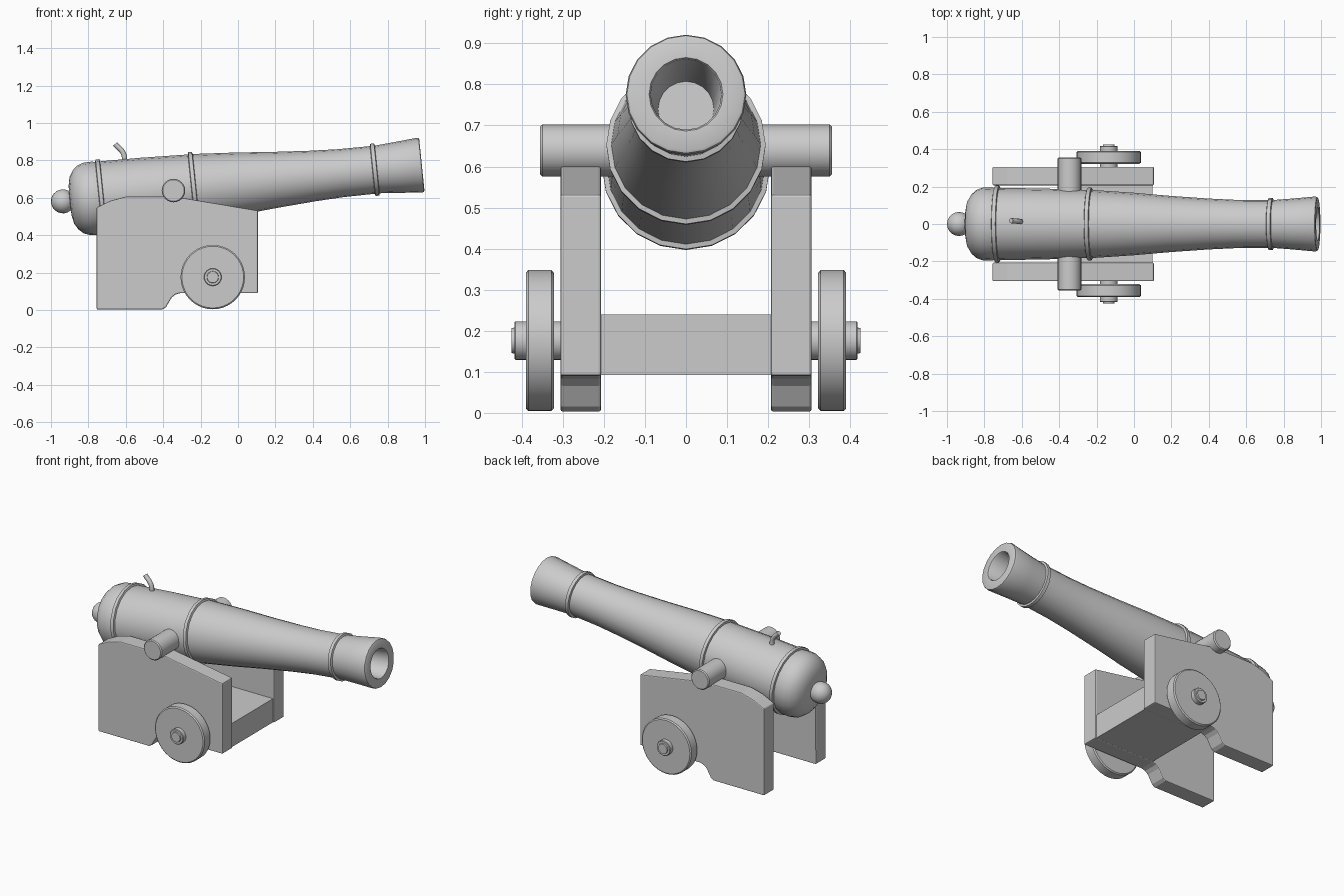
import bpy, bmesh, math
from mathutils import Matrix, Vector

if "Cube" in bpy.data.objects:
    bpy.data.objects.remove(bpy.data.objects["Cube"])

TILT = Matrix.Translation((0, 0, 0.676)) @ Matrix.Rotation(math.radians(-5.8), 4, 'Y')


def finish(name, bm, bevel=0.0, smooth=True):
    bmesh.ops.recalc_face_normals(bm, faces=bm.faces)
    me = bpy.data.meshes.new(name)
    bm.to_mesh(me)
    bm.free()
    ob = bpy.data.objects.new(name, me)
    bpy.context.collection.objects.link(ob)
    if bevel:
        m = ob.modifiers.new("bevel", 'BEVEL')
        m.width, m.segments, m.limit_method = bevel, 2, 'ANGLE'
        m.angle_limit = math.radians(40)
    if smooth:
        bpy.ops.object.select_all(action='DESELECT')
        ob.select_set(True)
        bpy.context.view_layer.objects.active = ob
        bpy.ops.object.shade_smooth_by_angle(angle=math.radians(35))
    return ob


def lathe(name, profile, sides, matrix):
    """Revolve (distance, radius) points about local X; both ends are capped."""
    bm = bmesh.new()
    rings = []
    for u, r in profile:
        rings.append([bm.verts.new((u, r * math.sin(a), r * math.cos(a)))
                      for a in (2 * math.pi * i / sides for i in range(sides))])
    for a, b in zip(rings, rings[1:]):
        for i in range(sides):
            j = (i + 1) % sides
            bm.faces.new((a[i], a[j], b[j], b[i]))
    bm.faces.new(rings[0])
    bm.faces.new(rings[-1])
    bm.transform(matrix)
    return finish(name, bm)


def plate(name, outline, y0, y1, bevel):
    """Extrude an XZ outline from y0 to y1."""
    bm = bmesh.new()
    f = bm.faces.new([bm.verts.new((x, y0, z)) for x, z in outline])
    ext = bmesh.ops.extrude_face_region(bm, geom=[f])['geom']
    bmesh.ops.translate(bm, vec=(0, y1 - y0, 0),
                        verts=[v for v in ext if isinstance(v, bmesh.types.BMVert)])
    return finish(name, bm, bevel, smooth=False)


def band(u, r):
    return [(u - .013, r - .012), (u - .010, r), (u + .010, r), (u + .013, r - .012)]


# Barrel: domed breech, three raised bands, flared muzzle, hollow bore
profile = [(-.905, .02), (-.902, .08), (-.893, .125), (-.872, .160), (-.845, .183),
           (-.81, .195), (-.77, .196)]
profile += band(-.735, .205) + [(-.5, .190)] + band(-.238, .194)
profile += [(0, .167), (.2, .150), (.4, .136), (.55, .129)] + band(.735, .140)
profile += [(.85, .136), (.975, .147), (.985, .144), (.988, .138),
            (.988, .090), (.982, .086), (.63, .068)]
lathe("barrel", profile, 20, TILT)

# Breech knob
bm = bmesh.new()
bmesh.ops.create_uvsphere(bm, u_segments=20, v_segments=12, radius=.064)
bm.transform(TILT @ Matrix.Translation((-.941, 0, 0)))
finish("breech_knob", bm)

# Trunnion bar through the barrel
across = Matrix.Rotation(math.radians(90), 4, 'Z')
lathe("trunnion", [(-.356, .057), (-.350, .063), (.350, .063), (.356, .057)], 24,
      Matrix.Translation((-.345, 0, .639)) @ across)

# Fuse
cu = bpy.data.curves.new("fuse", 'CURVE')
cu.dimensions = '3D'
cu.bevel_depth, cu.bevel_resolution, cu.use_fill_caps = .014, 2, True
sp = cu.splines.new('BEZIER')
path = [(-.607, .014, .77), (-.612, .014, .835), (-.657, .018, .887)]
sp.bezier_points.add(len(path) - 1)
for p, co in zip(sp.bezier_points, path):
    p.co = Vector(co)
    p.handle_left_type = p.handle_right_type = 'AUTO'
bpy.context.collection.objects.link(bpy.data.objects.new("fuse", cu))

# Carriage cheeks, wheels and axle ends on both sides
cheek = [(-.756, .003), (-.405, .003), (-.385, .015), (-.355, .066), (-.335, .083),
         (-.31, .09), (.106, .09), (.106, .532), (-.30, .600), (-.40, .606),
         (-.60, .606), (-.68, .585), (-.756, .548)]
for side, s in (("left", 1), ("right", -1)):
    plate(side + "_cheek", cheek, s * .207, s * .306, .006)
    m = Matrix.Translation((-.135, 0, .176)) @ Matrix.Rotation(math.radians(90 * s), 4, 'Z')
    lathe(side + "_wheel", [(.322, .165), (.328, .172), (.384, .172), (.390, .165)], 40, m)
    lathe(side + "_axle_end", [(.29, .047), (.415, .047), (.418, .044), (.418, .032),
                               (.425, .030)], 24, m)

# Bed board between the cheeks
plate("bed_board", [(-.31, .092), (.098, .092), (.098, .24), (-.31, .24)], -.21, .21, 0)
